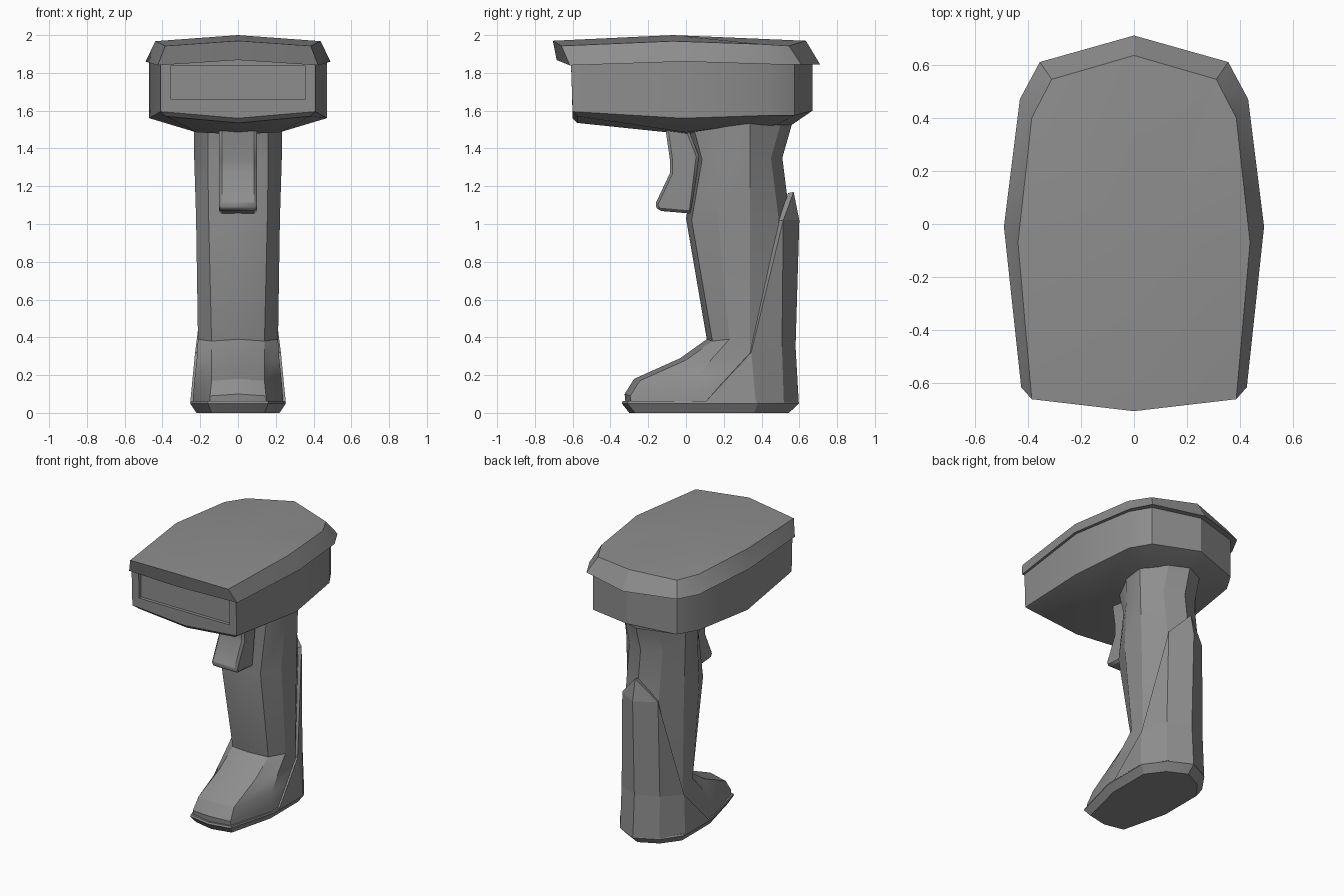
import bpy, bmesh, math

if "Cube" in bpy.data.objects:
    bpy.data.objects.remove(bpy.data.objects["Cube"])

GREY = (0.27, 0.27, 0.27, 1)
grey = bpy.data.materials.new("grey_plastic")
grey.use_nodes = True
grey.diffuse_color = GREY
grey.node_tree.nodes["Principled BSDF"].inputs["Base Color"].default_value = GREY


def finish(bm, name, angle=28):
    bmesh.ops.recalc_face_normals(bm, faces=bm.faces)
    mesh = bpy.data.meshes.new(name)
    bm.to_mesh(mesh)
    bm.free()
    mesh.materials.append(grey)
    ob = bpy.data.objects.new(name, mesh)
    bpy.context.collection.objects.link(ob)
    select(ob)
    bpy.ops.object.shade_smooth_by_angle(angle=math.radians(angle))
    return ob


def select(ob):
    bpy.ops.object.select_all(action='DESELECT')
    ob.select_set(True)
    bpy.context.view_layer.objects.active = ob


def loft(name, rings, first_peak=None, last_peak=None):
    """Skin half rings (front centre to back centre), mirrored in x."""
    bm = bmesh.new()
    loops = []
    for half in rings:
        full = half + [(-x, y, z) for x, y, z in half[-2:0:-1]]
        loops.append([bm.verts.new(p) for p in full])
    n = len(loops[0])
    for low, high in zip(loops, loops[1:]):
        for i in range(n):
            j = (i + 1) % n
            bm.faces.new((low[i], low[j], high[j], high[i]))
    for loop, peak in ((loops[0], first_peak), (loops[-1], last_peak)):
        if peak:
            tip = bm.verts.new(peak)
            for i in range(n):
                bm.faces.new((loop[i], loop[(i + 1) % n], tip))
        else:
            bm.faces.new(loop)
    return finish(bm, name)


# Scanning head: faceted tub with a keel underneath
head = loft("head_body", [
    [(0, -.575, 1.535), (.38, -.575, 1.57), (.22, 0, 1.485),
     (.22, .3, 1.525), (.18, .48, 1.525), (0, .56, 1.525)],
    [(0, -.6, 1.56), (.41, -.6, 1.595), (.47, -.02, 1.56),
     (.41, .44, 1.575), (.33, .575, 1.575), (0, .67, 1.6)],
    [(0, -.61, 1.88), (.41, -.61, 1.88), (.47, -.02, 1.88),
     (.41, .44, 1.88), (.33, .575, 1.88), (0, .67, 1.88)],
], first_peak=(0, 0, 1.475))

# Recessed window in the front of the head
bpy.ops.mesh.primitive_cube_add(size=1, location=(0, -.62, 1.75))
cutter = bpy.context.object
cutter.name = "window_cutter"
cutter.scale = (.71, .08, .18)
cutter.hide_render = True
cut = head.modifiers.new("window", 'BOOLEAN')
cut.operation, cut.object, cut.solver = 'DIFFERENCE', cutter, 'EXACT'
select(head)
bpy.ops.object.modifier_apply(modifier=cut.name)
bpy.data.objects.remove(cutter)

# Overhanging lid with a shallow crown
loft("head_lid", [
    [(0, -.685, 1.868), (.425, -.615, 1.84), (.49, -.01, 1.86),
     (.43, .47, 1.845), (.355, .61, 1.845), (0, .71, 1.845)],
    [(0, -.705, 1.97), (.385, -.66, 1.943), (.437, -.07, 1.968),
     (.385, .4, 1.952), (.31, .545, 1.943), (0, .635, 1.97)],
], first_peak=(0, 0, 1.87), last_peak=(0, -.07, 2.0))


# Grip flowing down into a toe-shaped foot
def grip_ring(z, front, back, width, flat, side):
    return [(0, front, z), (flat, front + .03, z - .01), (width, side, z),
            (width, .34, z), (.13, back - .06, z), (0, back, z)]


loft("grip", [grip_ring(*r) for r in (
    (.05, -.32, .575, .24, .15, .02),
    (.10, -.325, .575, .237, .148, .03),
    (.18, -.275, .57, .23, .14, .05),
    (.29, -.03, .56, .218, .14, .14),
    (.39, .11, .555, .212, .14, .23),
    (1.03, 0, .55, .222, .155, .17),
    (1.35, .055, .51, .232, .16, .2),
    (1.56, .0, .57, .235, .16, .2),
)])

# Chamfered sole
loft("sole", [
    [(0, -.3, 0), (.14, -.27, 0), (.22, .05, 0),
     (.22, .36, 0), (.13, .48, 0), (0, .545, 0)],
    [(0, -.34, .05), (.16, -.31, .05), (.253, .04, .05),
     (.253, .38, .05), (.155, .52, .05), (0, .598, .05)],
    [(0, -.335, .062), (.158, -.305, .062), (.25, .04, .062),
     (.25, .38, .062), (.15, .515, .062), (0, .595, .062)],
])

# Raised shell wrapping the back of the grip
points = {
    "peak": (0, .57, 1.17), "spine": (0, .6, 1.02), "waist": (0, .58, .35),
    "heel": (0, .597, .055), "top": (.14, .515, 1.02), "edge": (.15, .508, .35),
    "foot": (.155, .518, .055), "hip": (.227, .345, .32),
    "side": (.253, .37, .055), "toe": (.253, .1, .055),
}
panels = ["peak spine top", "spine waist edge top", "waist heel foot edge",
          "top edge hip", "edge foot side hip", "hip side toe"]
bm = bmesh.new()
for sign in (1, -1):
    verts = {k: bm.verts.new((sign * x, y, z)) for k, (x, y, z) in points.items()}
    for panel in panels:
        names = panel.split()
        bm.faces.new([verts[k] for k in (names if sign > 0 else names[::-1])])
bmesh.ops.remove_doubles(bm, verts=bm.verts, dist=.0001)
bmesh.ops.recalc_face_normals(bm, faces=bm.faces)
if sum(f.normal.y * f.calc_area() for f in bm.faces) < 0:
    bmesh.ops.reverse_faces(bm, faces=bm.faces)
mesh = bpy.data.meshes.new("back_shell")
bm.to_mesh(mesh)
bm.free()
mesh.materials.append(grey)
shell = bpy.data.objects.new("back_shell", mesh)
bpy.context.collection.objects.link(shell)
solid = shell.modifiers.new("thickness", 'SOLIDIFY')
solid.thickness, solid.offset = .03, -1

# Trigger: side profile extruded across x
profile = [(-.11, 1.51), (-.085, 1.34), (-.085, 1.27), (-.165, 1.1),
           (-.145, 1.07), (.03, 1.055), (.068, 1.36), (.01, 1.51)]
bm = bmesh.new()
face = bm.faces.new([bm.verts.new((-.1, y, z)) for y, z in profile])
out = bmesh.ops.extrude_face_region(bm, geom=[face])
bmesh.ops.translate(bm, vec=(.2, 0, 0),
                    verts=[v for v in out["geom"] if isinstance(v, bmesh.types.BMVert)])
trigger = finish(bm, "trigger")
bevel = trigger.modifiers.new("soft_edges", 'BEVEL')
bevel.width, bevel.segments = .014, 1
bevel.limit_method, bevel.angle_limit = 'ANGLE', math.radians(50)
